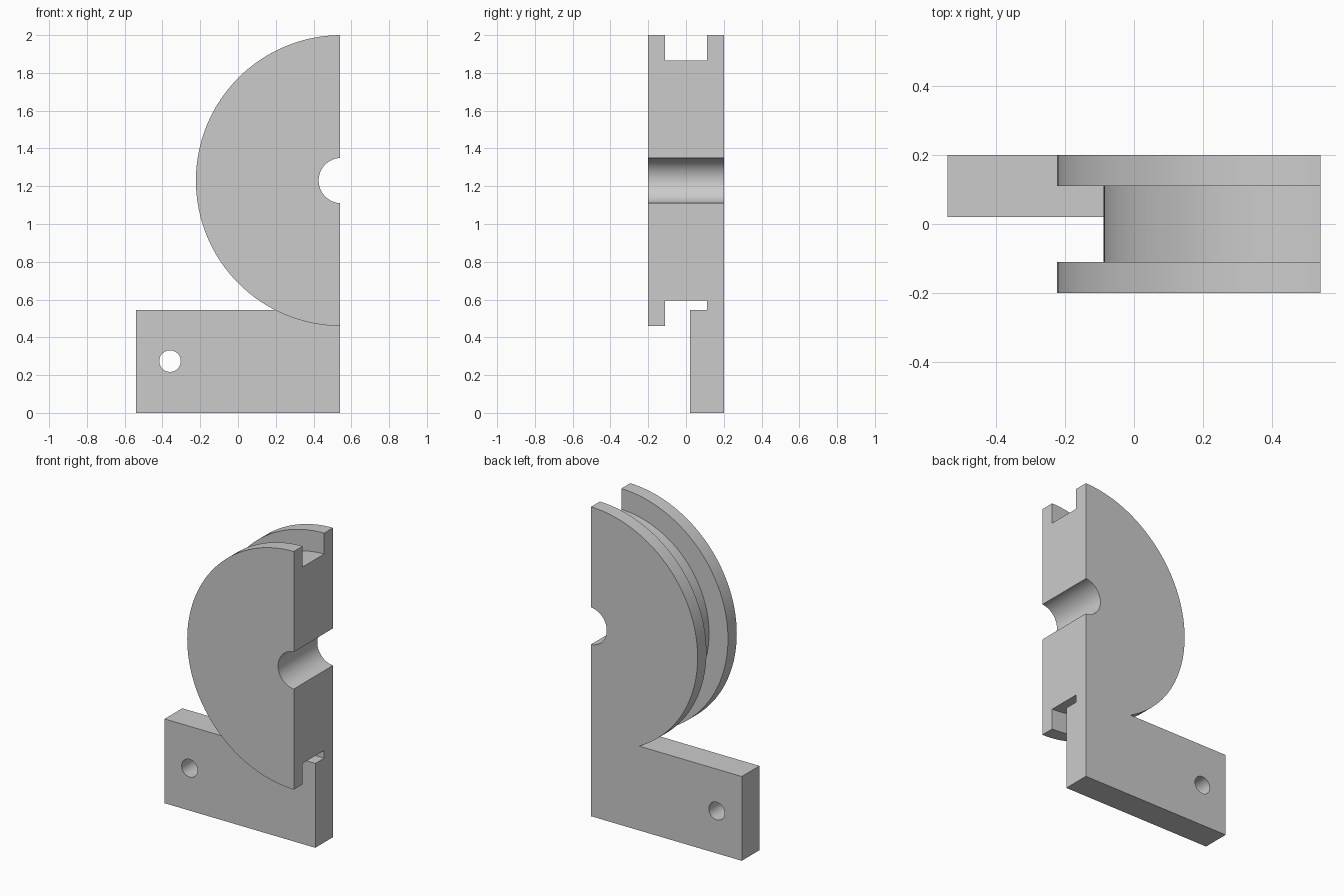
import bpy, bmesh
from math import pi
from mathutils import Vector

if "Cube" in bpy.data.objects:
    bpy.data.objects.remove(bpy.data.objects["Cube"])

CX, CZ, EDGE = 0.547, 1.23, 0.539   # wheel axis and flat cut side


def finish(bm, name):
    bmesh.ops.recalc_face_normals(bm, faces=bm.faces)
    mesh = bpy.data.meshes.new(name)
    bm.to_mesh(mesh)
    bm.free()
    obj = bpy.data.objects.new(name, mesh)
    bpy.context.collection.objects.link(obj)
    return obj


def boolean(obj, other, operation):
    bpy.ops.object.select_all(action='DESELECT')
    bpy.context.view_layer.objects.active = obj
    obj.select_set(True)
    mod = obj.modifiers.new(operation.title(), 'BOOLEAN')
    mod.operation, mod.solver, mod.object = operation, 'EXACT', other
    bpy.ops.object.modifier_apply(modifier=mod.name)
    bpy.data.objects.remove(other)


# Grooved half wheel: cross-section (radius, y) swept half a turn
profile = [(.12, -.2), (.77, -.2), (.77, -.11), (.635, -.11),
           (.635, .11), (.77, .11), (.77, .2), (.12, .2)]
bm = bmesh.new()
verts = [bm.verts.new((CX, y, CZ + r)) for r, y in profile]
edges = [bm.edges.new((verts[i - 1], verts[i])) for i in range(len(verts))]
bmesh.ops.spin(bm, geom=verts + edges, cent=(CX, 0, CZ), axis=(0, -1, 0),
               angle=pi, steps=64)
if min(v.co.x for v in bm.verts) > 0:      # keep the bulge on the left
    for v in bm.verts:
        v.co.x = 2 * CX - v.co.x

# Trim to the flat side and cap both ends
bmesh.ops.bisect_plane(bm, geom=bm.verts[:] + bm.edges[:] + bm.faces[:],
                       plane_co=Vector((EDGE, 0, 0)), plane_no=Vector((1, 0, 0)),
                       clear_outer=True)
bmesh.ops.holes_fill(bm, edges=[e for e in bm.edges if e.is_boundary], sides=0)
bracket = finish(bm, "grooved_half_wheel_bracket")

# Mounting plate
bm = bmesh.new()
bmesh.ops.create_cube(bm, size=1)
for v in bm.verts:
    v.co = (v.co.x * 2 * EDGE, v.co.y * .18 + .11, (v.co.z + .5) * .545)
plate = finish(bm, "mounting_plate")

# Bolt hole through the plate
bpy.ops.mesh.primitive_cylinder_add(vertices=48, radius=.057, depth=.6,
                                    location=(-.36, .11, .274), rotation=(pi / 2, 0, 0))
hole = bpy.context.object
hole.name = "bolt_hole_cutter"
hole.hide_render = True
boolean(plate, hole, 'DIFFERENCE')

# Fuse plate and wheel into one piece
boolean(bracket, plate, 'UNION')
bpy.ops.object.shade_smooth_by_angle(angle=pi / 6)
